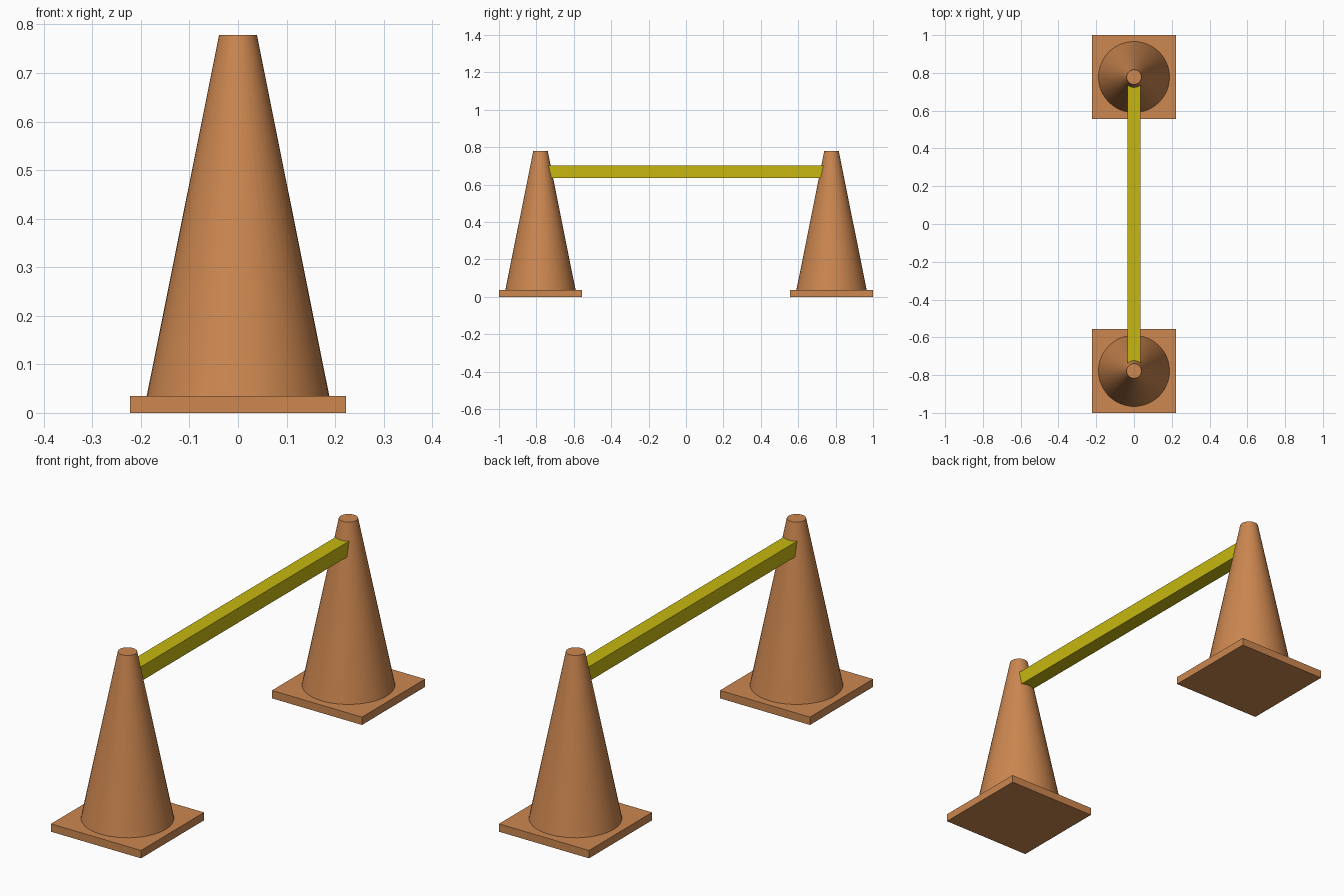
import bpy
import math

cube = bpy.data.objects.get("Cube")
if cube:
    bpy.data.objects.remove(cube, do_unlink=True)


def make_material(name, rgb):
    mat = bpy.data.materials.new(name)
    mat.use_nodes = True
    mat.diffuse_color = (*rgb, 1)
    bsdf = next(n for n in mat.node_tree.nodes if n.type == 'BSDF_PRINCIPLED')
    bsdf.inputs["Base Color"].default_value = (*rgb, 1)
    return mat


orange = make_material("orange plastic", (0.604, 0.242, 0.08))
yellow = make_material("yellow bar", (0.571, 0.474, 0.005))


def finish(name, mat):
    ob = bpy.context.object
    ob.name = name
    ob.data.name = name
    ob.data.materials.append(mat)
    return ob


def box(name, size, location, mat):
    bpy.ops.mesh.primitive_cube_add(size=1, location=location)
    ob = finish(name, mat)
    ob.scale = size
    bpy.ops.object.transform_apply(location=False, rotation=False, scale=True)
    return ob


BASE_SIZE, BASE_HEIGHT = 0.444, 0.035
CONE_TOP = 0.778
CENTRE_Y = 1 - BASE_SIZE / 2

# Two cones, each standing on a square foot
for side, sign in (("front", -1), ("back", 1)):
    y = sign * CENTRE_Y
    box(side + "_base", (BASE_SIZE, BASE_SIZE, BASE_HEIGHT),
        (0, y, BASE_HEIGHT / 2), orange)
    bpy.ops.mesh.primitive_cone_add(
        vertices=48, radius1=0.188, radius2=0.039,
        depth=CONE_TOP - BASE_HEIGHT,
        location=(0, y, (CONE_TOP + BASE_HEIGHT) / 2))
    finish(side + "_cone", orange)
    bpy.ops.object.shade_smooth_by_angle(angle=math.radians(30))

# Square crossbar whose ends are buried in the cones
box("crossbar", (0.067, 1.52, 0.065), (0, 0, 0.668), yellow)
